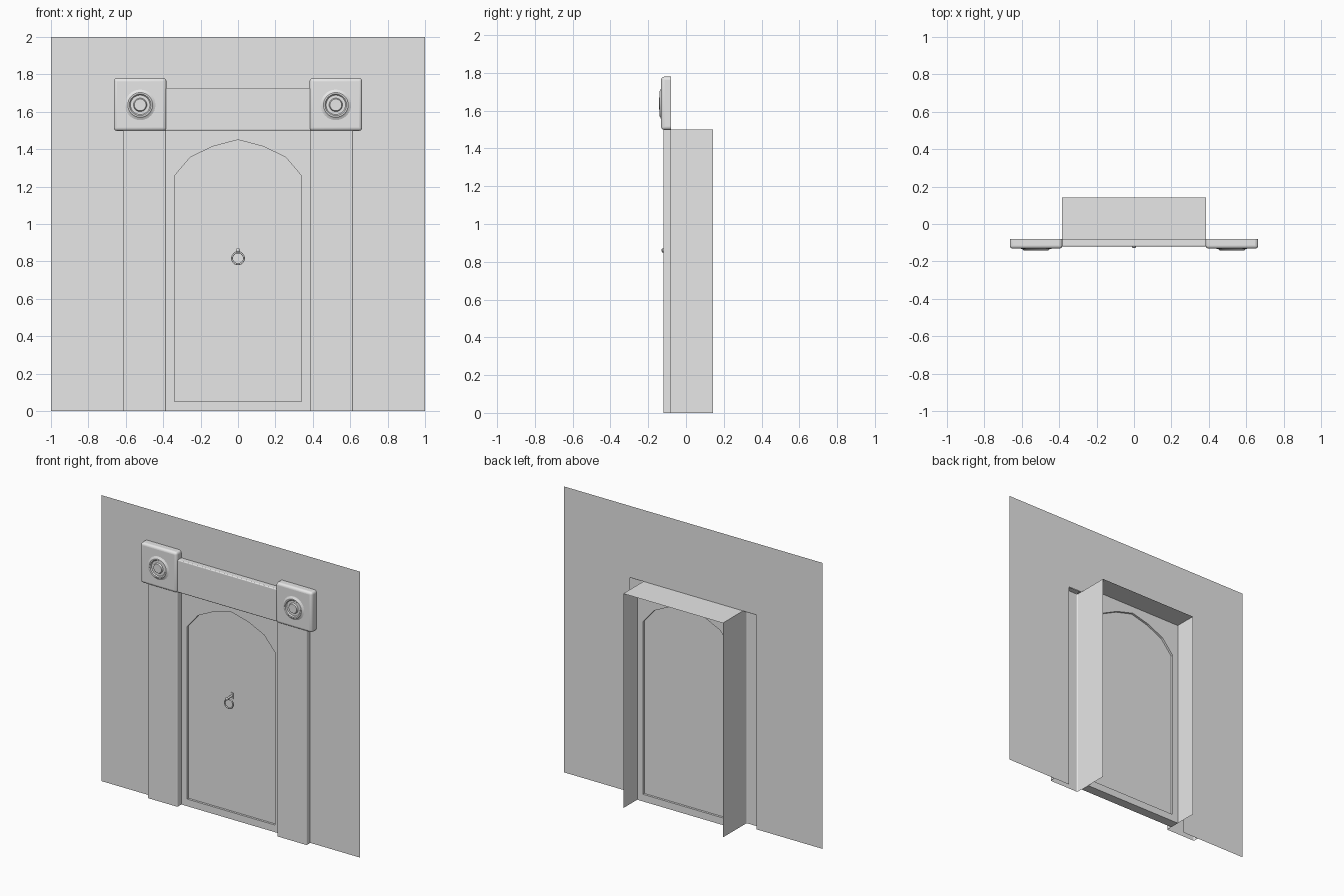
import bpy, bmesh, math
from mathutils import Matrix, Vector

cube = bpy.data.objects.get("Cube")
if cube:
    bpy.data.objects.remove(cube, do_unlink=True)

stone = bpy.data.materials.new("grey_stone")
stone.use_nodes = True
stone.diffuse_color = (0.8, 0.8, 0.8, 1)
stone.node_tree.nodes["Principled BSDF"].inputs["Base Color"].default_value = (0.8, 0.8, 0.8, 1)

WALL_Y = -0.08      # wall plane
BACK_Y = 0.143      # rear end of the passage
DOOR_W = 0.385      # half width of the doorway
DOOR_H = 1.5


def finish(name, bm, bevel=0, segments=3, smooth=False):
    """Turn a bmesh into a named object, optionally bevelled and smoothed."""
    mesh = bpy.data.meshes.new(name)
    bm.to_mesh(mesh)
    bm.free()
    mesh.materials.append(stone)
    obj = bpy.data.objects.new(name, mesh)
    bpy.context.collection.objects.link(obj)
    if bevel:
        mod = obj.modifiers.new("rounded_edges", "BEVEL")
        mod.width, mod.segments = bevel, segments
    if bevel or smooth:
        bpy.ops.object.select_all(action="DESELECT")
        obj.select_set(True)
        bpy.context.view_layer.objects.active = obj
        bpy.ops.object.shade_smooth_by_angle(angle=math.radians(40))
    return obj


def rect(x0, x1, z0, z1):
    return [(x0, z0), (x1, z0), (x1, z1), (x0, z1)]


def outline(bm, pts, y):
    return [bm.verts.new((x, y, z)) for x, z in pts]


def plate(name, loops, front, back=None, open_back=False, open_ends=False, **kw):
    """Fill an x-z outline (extra loops are holes) and extrude it from back to front."""
    bm = bmesh.new()
    start = front if back is None else back
    if len(loops) == 1:
        bm.faces.new(outline(bm, loops[0], start))
    else:
        edges = []
        for pts in loops:
            vs = outline(bm, pts, start)
            edges += [bm.edges.new((v, vs[i - 1])) for i, v in enumerate(vs)]
        bmesh.ops.triangle_fill(bm, edges=edges, use_beauty=True)
    if back is not None:
        base = bm.faces[:]
        out = bmesh.ops.extrude_face_region(bm, geom=base, use_keep_orig=True)["geom"]
        moved = [g for g in out if isinstance(g, bmesh.types.BMVert)]
        bmesh.ops.translate(bm, verts=moved, vec=(0, front - back, 0))
        bmesh.ops.recalc_face_normals(bm, faces=bm.faces[:])
        drop = []
        for f in bm.faces:
            at_back = all(abs(v.co.y - back) < 1e-5 for v in f.verts)
            if (open_back and at_back) or (open_ends and abs(f.normal.z) > 0.9):
                drop.append(f)
        bmesh.ops.delete(bm, geom=drop, context="FACES")
    else:
        for f in bm.faces:
            f.normal_update()
            if f.normal.y > 0:
                f.normal_flip()
    return finish(name, bm, **kw)


def lathe(name, profile, centre, steps=32):
    """Spin a (radius, y) profile about a front-to-back axis."""
    bm = bmesh.new()
    vs = [bm.verts.new((r, y, 0)) for r, y in profile]
    edges = [bm.edges.new(pair) for pair in zip(vs, vs[1:])]
    bmesh.ops.spin(bm, geom=vs + edges, cent=(0, 0, 0), axis=(0, 1, 0),
                   angle=math.tau, steps=steps, use_duplicate=False)
    bmesh.ops.remove_doubles(bm, verts=bm.verts[:], dist=1e-5)
    bmesh.ops.recalc_face_normals(bm, faces=bm.faces[:])
    bmesh.ops.translate(bm, verts=bm.verts[:], vec=(centre[0], 0, centre[1]))
    return finish(name, bm, smooth=True)


# Wall sheet with the doorway opening
hole = 0.49
plate("wall", [[(-1, 0), (-hole, 0), (-hole, DOOR_H), (hole, DOOR_H),
                (hole, 0), (1, 0), (1, 2), (-1, 2)]], WALL_Y)

# Passage lining behind the door: two sides and a ceiling
bm = bmesh.new()
path = [(-DOOR_W, 0), (-DOOR_W, DOOR_H), (DOOR_W, DOOR_H), (DOOR_W, 0)]
near, far = outline(bm, path, WALL_Y), outline(bm, path, BACK_Y)
for i in range(3):
    bm.faces.new((near[i], near[i + 1], far[i + 1], far[i]))
finish("passage_lining", bm)

# Door surround and recessed arched door leaf
half_arch = [(0.34, 0.05), (0.34, 1.257), (0.255, 1.357), (0.134, 1.415)]
arch = half_arch + [(0, 1.45)] + [(-x, z) for x, z in reversed(half_arch)]
w = DOOR_W - 0.001
plate("door_surround", [rect(-w, w, 0, DOOR_H - 0.001), arch], -0.077, -0.01)
plate("door_leaf", [arch], -0.062, -0.025)

# Lintel across the top
plate("lintel", [rect(-DOOR_W - 0.01, DOOR_W + 0.01, DOOR_H, 1.727)], -0.12, WALL_Y,
      open_back=True, bevel=0.006)

# Pillars, corner blocks and rosettes on both sides
rosette = [(0.088, -0.128), (0.08, -0.133), (0.072, -0.135), (0.066, -0.141),
           (0.058, -0.141), (0.052, -0.134), (0.036, -0.134), (0.031, -0.143),
           (0.026, -0.143), (0, -0.142)]
for side, label in ((1, "left"), (-1, "right")):
    x0, x1 = sorted((side * DOOR_W, side * 0.615))
    plate(label + "_pillar", [rect(x0, x1, 0, DOOR_H)], -0.12, WALL_Y,
          open_back=True, open_ends=True, bevel=0.006)
    x0, x1 = sorted((side * 0.383, side * 0.664))
    plate(label + "_corner_block", [rect(x0, x1, 1.498, 1.78)], -0.132, WALL_Y,
          open_back=True, bevel=0.017, segments=4)
    lathe(label + "_rosette", rosette, (side * 0.523, 1.637))

# Door knocker: peg, backing plate and hanging ring
lathe("knocker_peg", [(0.007, -0.06), (0.007, -0.115), (0.011, -0.118),
                      (0.011, -0.125), (0.006, -0.129), (0, -0.129)], (0, 0.86), 16)
plate("knocker_plate", [rect(-0.009, 0.009, 0.84, 0.88)], -0.068, -0.061)
bpy.ops.mesh.primitive_torus_add(location=(0, -0.1, 0.817), rotation=(math.pi / 2, 0, 0),
                                 major_radius=0.032, minor_radius=0.005,
                                 major_segments=32, minor_segments=10)
ring = bpy.context.object
ring.name = "knocker_ring"
ring.data.materials.append(stone)
bpy.ops.object.shade_smooth()
